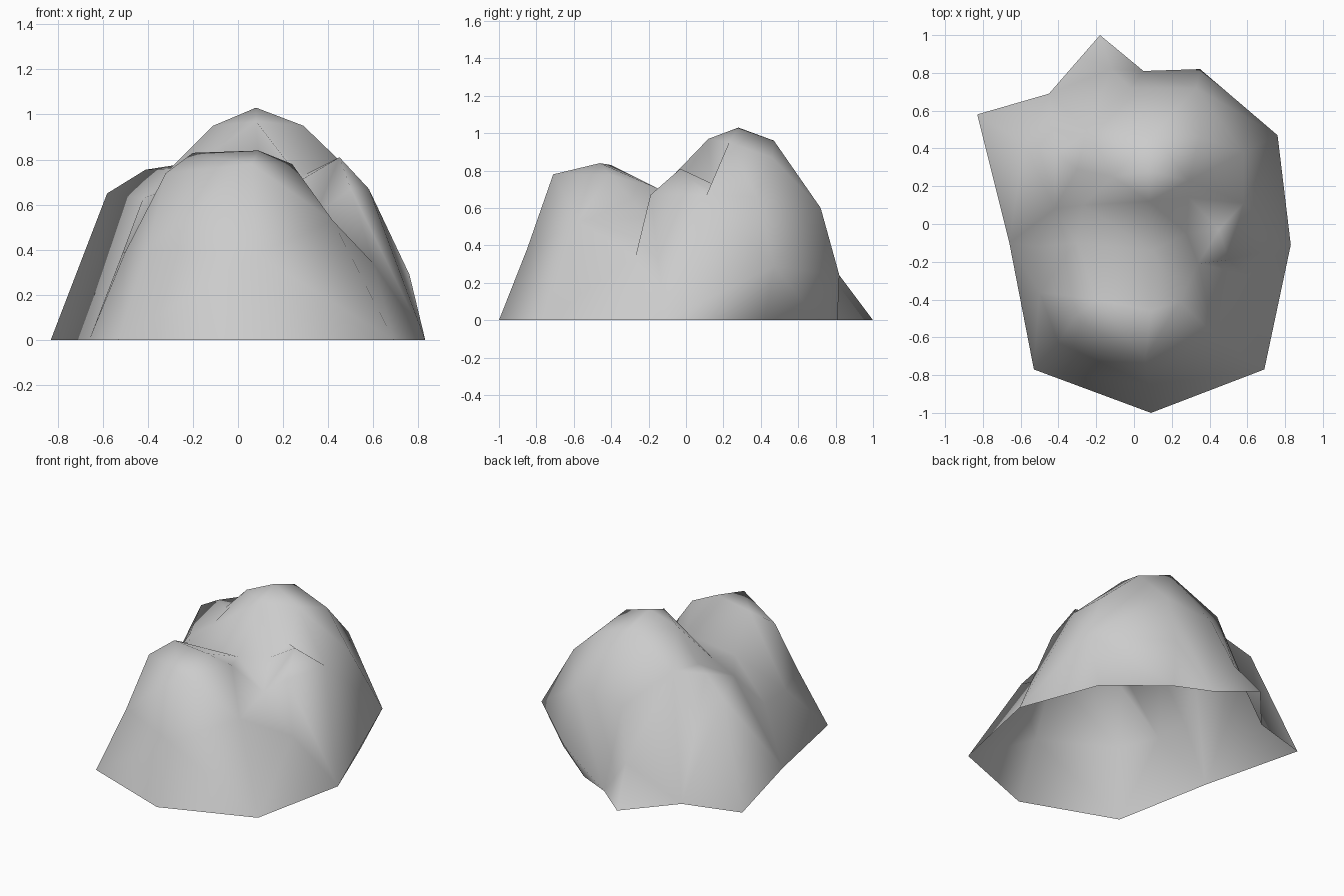
import bpy
import bmesh
from mathutils import Vector
from mathutils.geometry import delaunay_2d_cdt

default_cube = bpy.data.objects.get("Cube")
if default_cube:
    bpy.data.objects.remove(default_cube, do_unlink=True)

# One plain stone colour
stone = bpy.data.materials.new("grey_stone")
stone.use_nodes = True
stone_colour = (0.6, 0.6, 0.6, 1)
stone.diffuse_color = stone_colour
stone.node_tree.nodes["Principled BSDF"].inputs["Base Color"].default_value = stone_colour

# Widest outline, counter-clockwise; the raised corners overhang the ground
outline = [(.09, -1, 0), (.69, -.77, 0), (.83, -.11, 0), (.76, .47, .29),
           (.35, .82, .24), (.05, .81, 0), (-.18, 1, 0), (-.45, .69, 0),
           (-.83, .58, 0), (-.66, -.1, 0), (-.53, -.77, 0)]
overhang_start = 2

# Undercut foot below the overhanging corners
foot = [(.63, .42, 0), (.27, .71, 0)]

# Valley between the lumps, from left to right
valley = [(-.51, -.12, .39), (-.3, -.1, .67), (.1, -.14, .7),
          (.34, -.21, .55), (.6, -.27, .34)]

# Front lump
front_lump = [(.08, -.85, .38), (.06, -.71, .78), (-.4, -.63, .4),
              (-.32, -.5, .74), (-.2, -.4, .83), (.09, -.46, .84),
              (.24, -.41, .78), (.42, -.58, .53), (-.5, -.36, .39)]

# Small knob on the side, its peak first, with a steep front ledge
knob = [(.45, -.03, .81), (.28, -.05, .71), (.29, .14, .73),
        (.58, .11, .67), (.5, -.19, .67)]

# Back lump with its shoulders and rear slope
back_lump = [(.08, .28, 1.03), (-.11, .25, .95), (.29, .23, .95),
             (.08, .12, .97), (.1, .47, .96), (-.27, .1, .72),
             (-.3, .29, .76), (-.42, .08, .63), (-.41, .37, .755),
             (-.58, .43, .65), (-.25, .5, .78), (.35, .46, .87),
             (.58, .38, .66), (.33, .72, .6), (-.02, .72, .56),
             (-.12, .82, .24)]


def build_rock():
    points = outline + valley + front_lump + knob + back_lump
    flat = [Vector(p[:2]) for p in points]
    boundary = list(range(len(outline)))
    # Keep the valley floor and the knob's four ridges as edges
    first = len(outline)
    creases = [(i, i + 1) for i in range(first, first + len(valley) - 1)]
    peak = first + len(valley) + len(front_lump)
    creases += [(peak, peak + i) for i in range(1, len(knob))]
    result = delaunay_2d_cdt(flat, creases, [boundary], 1, 1e-5)
    triangles, sources = result[2], result[3]

    bm = bmesh.new()
    verts = [bm.verts.new(p) for p in points]
    for tri in triangles:
        bm.faces.new([verts[sources[i][0]] for i in tri])

    # Join the overhanging corners down to the undercut foot
    a, b, c, d = verts[overhang_start:overhang_start + 4]
    e, f = [bm.verts.new(p) for p in foot]
    for corners in ((a, e, b), (b, e, f, c), (c, f, d)):
        bm.faces.new(corners)

    bmesh.ops.recalc_face_normals(bm, faces=bm.faces)
    bm.normal_update()
    # Make sure the surface faces outwards
    if sum(face.normal.z * face.calc_area() for face in bm.faces) < 0:
        bmesh.ops.reverse_faces(bm, faces=bm.faces)
    for face in bm.faces:
        face.smooth = True

    mesh = bpy.data.meshes.new("rock")
    bm.to_mesh(mesh)
    bm.free()
    mesh.materials.append(stone)
    rock = bpy.data.objects.new("rock", mesh)
    bpy.context.collection.objects.link(rock)


build_rock()
